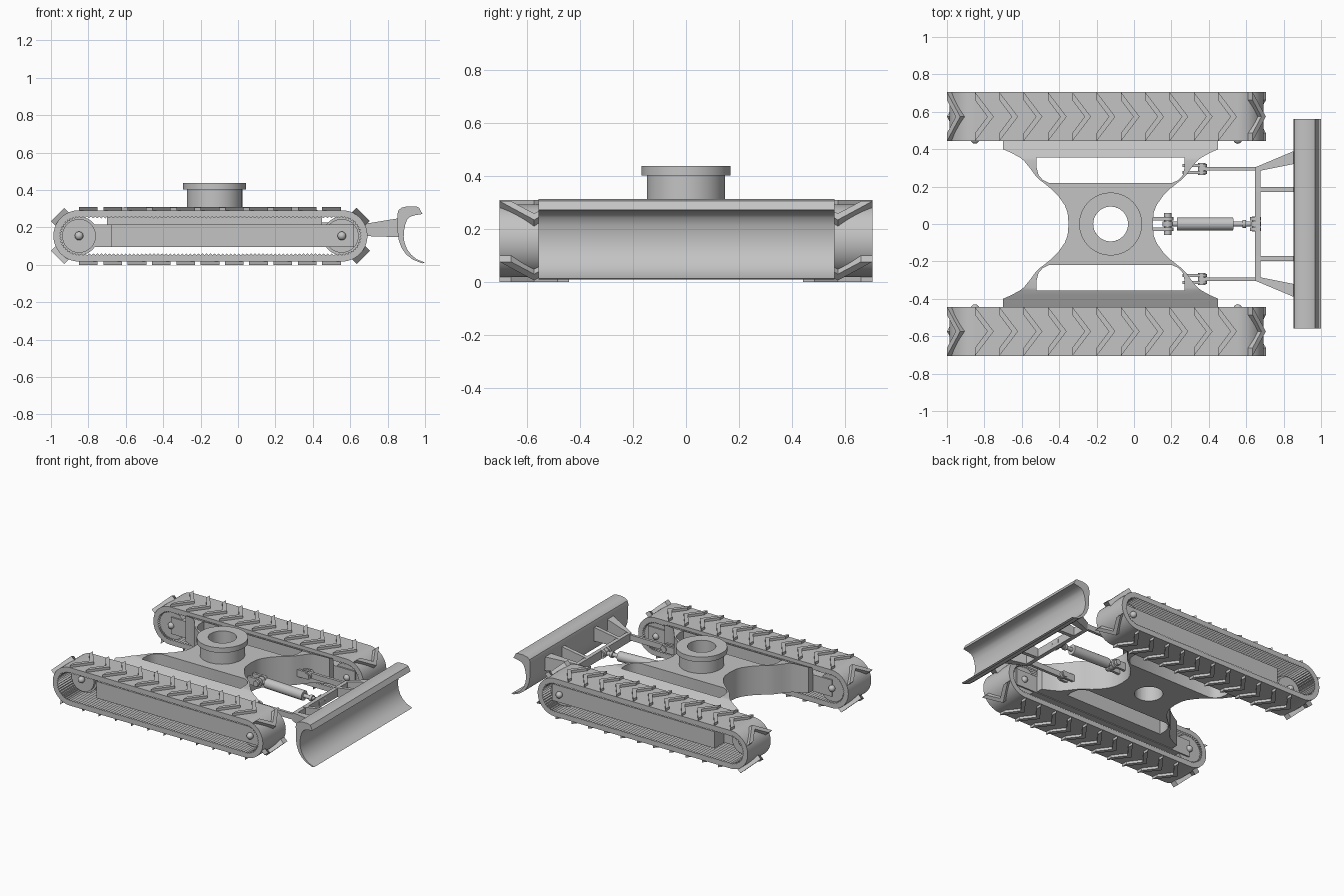
import bpy, bmesh, math
from mathutils import Vector, Matrix

if "Cube" in bpy.data.objects:
    bpy.data.objects.remove(bpy.data.objects["Cube"])

grey = bpy.data.materials.new("plain_grey")
grey.use_nodes = True
GREY = (0.55, 0.55, 0.55, 1)
grey.diffuse_color = GREY
grey.node_tree.nodes["Principled BSDF"].inputs["Base Color"].default_value = GREY
parts = []


def finish(name, bm, mirror=False):
    bmesh.ops.recalc_face_normals(bm, faces=bm.faces)
    mesh = bpy.data.meshes.new(name)
    bm.to_mesh(mesh)
    bm.free()
    ob = bpy.data.objects.new(name, mesh)
    bpy.context.collection.objects.link(ob)
    mesh.materials.append(grey)
    if mirror:
        mod = ob.modifiers.new("mirror", 'MIRROR')
        mod.use_axis = (False, True, False)
    parts.append(ob)
    return ob


def prism(bm, points, offset):
    """Extrude one flat polygon by an offset; return the moved corners."""
    face = bm.faces.new([bm.verts.new(p) for p in points])
    new = bmesh.ops.extrude_face_region(bm, geom=[face], use_keep_orig=True)["geom"]
    moved = [v for v in new if isinstance(v, bmesh.types.BMVert)]
    bmesh.ops.translate(bm, verts=moved, vec=offset)
    return moved


def side_prism(bm, profile, y0, y1):
    prism(bm, [(x, y0, z) for x, z in profile], (0, y1 - y0, 0))


def box(bm, x0, x1, y0, y1, z0, z1):
    side_prism(bm, [(x0, z0), (x1, z0), (x1, z1), (x0, z1)], y0, y1)


def rod(bm, a, b, r, sides=24):
    a, b = Vector(a), Vector(b)
    turn = (b - a).to_track_quat('Z', 'Y').to_matrix().to_4x4()
    bmesh.ops.create_cone(bm, cap_ends=True, segments=sides, radius1=r, radius2=r,
                          depth=(b - a).length,
                          matrix=Matrix.Translation((a + b) / 2) @ turn)


# --- Tracks: toothed belt, chevron treads, wheels and frame ---
REAR, FRONT, MID, R = -0.85, 0.555, 0.155, 0.137
Y_IN, Y_OUT = 0.443, 0.705
Y_MID = (Y_IN + Y_OUT) / 2
RUN, ARC = FRONT - REAR, math.pi * R


def belt_frame(s):
    """Centre of curvature and outward direction at distance s along the belt."""
    half, s = divmod(s, RUN + ARC)
    spin = math.pi * (half % 2)
    turn = max(0, s - RUN) / R
    along = min(s, RUN)
    x = REAR + along if half % 2 == 0 else FRONT - along
    ang = math.pi / 2 - spin - turn
    return Vector((x, 0, MID)), Vector((math.cos(ang), 0, math.sin(ang)))


bm = bmesh.new()
N = 340
rings = []
for i in range(N):
    c, n = belt_frame(i * 2 * (RUN + ARC) / N)
    inner = 0.094 if i % 2 else 0.104
    rings.append([bm.verts.new(c + n * r + Vector((0, y, 0)))
                  for r, y in ((R, Y_IN), (R, Y_OUT), (inner, Y_OUT), (inner, Y_IN))])
for i in range(N):
    a, b = rings[i], rings[(i + 1) % N]
    for k in range(4):
        m = (k + 1) % 4
        bm.faces.new((a[k], a[m], b[m], b[k]))
finish("track_belt", bm, True)

bm = bmesh.new()
HALF = (Y_OUT - Y_IN) / 2
chevron = [(-0.05, HALF), (0.05, 0), (-0.05, -HALF), (-0.05, -HALF + 0.043),
           (0.016, 0), (-0.05, HALF - 0.043)]
stations = [0.05 + 0.13 * i for i in range(11)] + [RUN + ARC / 4, RUN + ARC * 3 / 4]
for half in (0, 1):
    for s in stations:
        # the lower run mirrors the upper positions
        d = RUN - s if half and s < RUN else s
        c, n = belt_frame(d + half * (RUN + ARC))
        along = Vector((n.z, 0, -n.x))
        base = c + n * (R - 0.01) + Vector((0, Y_MID, 0))
        height = 0.028 if s < RUN else 0.035
        prism(bm, [base + along * u + Vector((0, v, 0)) for u, v in chevron], n * height)
finish("track_treads", bm, True)

bm = bmesh.new()
for x, y_face, y_bolt in ((REAR, 0.56, 0.574), (FRONT, 0.62, 0.655)):
    rod(bm, (x, 0.46, MID), (x, y_face - 0.02, MID), 0.103, 48)
    rod(bm, (x, 0.46, MID), (x, y_face, MID), 0.09, 48)
    for y in (0.452, y_bolt):
        bmesh.ops.create_uvsphere(bm, u_segments=20, v_segments=12, radius=0.023,
                                  matrix=Matrix.Translation((x, y, MID)))
finish("track_wheels", bm, True)

bm = bmesh.new()
box(bm, -0.68, 0.62, 0.45, 0.645, 0.095, 0.215)
box(bm, REAR, -0.68, 0.45, 0.535, 0.095, 0.215)
finish("track_frame", bm, True)

# --- Chassis: waisted body with sloped wings and two openings ---
CX = -0.125
BASE = 0.1
# y, half width, half opening, top height
rows = [(0, .225, .1, .31), (.06, .23, .1, .31), (.1, .245, .15, .31), (.15, .28, .2, .31),
        (.19, .32, .25, .31), (.22, .358, .33, .31), (.235, .378, .362, .31),
        (.26, .403, .385, .31), (.3, .432, .395, .31), (.34, .465, .395, .31),
        (.355, .485, .395, .308), (.38, .53, .4, .296), (.4, .575, .4, .287), (.45, .575, .4, .263)]
rows = [(-y, w, o, z) for y, w, o, z in rows[:0:-1]] + rows
bm = bmesh.new()
grid = [[bm.verts.new((CX + x, y, z)) for x in (-w, -o, o, w)] for y, w, o, z in rows]
for i in range(len(rows) - 1):
    lo, hi = sorted((abs(rows[i][0]), abs(rows[i + 1][0])))
    for k in range(3):
        if k == 1 and lo >= 0.22 and hi <= 0.355:
            continue
        bm.faces.new((grid[i][k], grid[i][k + 1], grid[i + 1][k + 1], grid[i + 1][k]))
new = bmesh.ops.extrude_face_region(bm, geom=list(bm.faces), use_keep_orig=True)["geom"]
for v in new:
    if isinstance(v, bmesh.types.BMVert):
        v.co.z = BASE
chassis = finish("chassis", bm)

bm = bmesh.new()
rod(bm, (CX, 0, 0), (CX, 0, 0.6), 0.093, 48)
cutter = finish("bore_cutter", bm)
parts.remove(cutter)
cutter.hide_render = True
cutter.hide_set(True)
cut = chassis.modifiers.new("bore", 'BOOLEAN')
cut.operation, cut.object = 'DIFFERENCE', cutter

# --- Turret collar, lathed ---
bm = bmesh.new()
section = [(0.093, 0.3), (0.148, 0.3), (0.148, 0.402), (0.168, 0.402), (0.168, 0.438), (0.093, 0.438)]
vs = [bm.verts.new((CX + r, 0, z)) for r, z in section]
edges = [bm.edges.new((vs[i], vs[(i + 1) % len(vs)])) for i in range(len(vs))]
bmesh.ops.spin(bm, geom=vs + edges, cent=(CX, 0, 0), axis=(0, 0, 1),
               angle=2 * math.pi, steps=64, use_merge=True)
bmesh.ops.remove_doubles(bm, verts=bm.verts, dist=0.0001)
finish("turret_collar", bm)

# --- Blade ---
bm = bmesh.new()
side_prism(bm, [(.986, .272), (.95, .266), (.922, .258), (.905, .243), (.894, .215), (.887, .18),
                (.886, .15), (.89, .12), (.903, .085), (.925, .055), (.955, .03), (1, .012),
                (.985, .008), (.935, .028), (.9, .055), (.875, .09), (.86, .13), (.854, .17),
                (.852, .27), (.858, .292), (.875, .306), (.905, .313), (.95, .313),
                (.968, .306)], -0.558, 0.562)
finish("blade", bm)

# --- Blade brackets and push arms ---
bm = bmesh.new()
taper = [(0.65, 0.155), (0.865, 0.148), (0.865, 0.25), (0.65, 0.215)]
side_prism(bm, taper, 0.17, 0.197)
# outer cheek splays and thickens towards the blade
for v in prism(bm, [(x, 0.28 + (x - 0.65) * 0.2, z) for x, z in taper], (0, 0.024, 0)):
    v.co.y += (v.co.x - 0.65) * 0.22
finish("blade_brackets", bm, True)

bm = bmesh.new()
box(bm, 0.648, 0.676, -0.305, 0.305, 0.155, 0.215)
finish("cross_bar", bm)

bm = bmesh.new()
box(bm, 0.36, 0.66, 0.285, 0.305, 0.165, 0.205)
for y in (0.268, 0.304):
    box(bm, 0.26, 0.37, y, y + 0.016, 0.16, 0.21)
    rod(bm, (0.365, y, 0.185), (0.365, y + 0.016, 0.185), 0.026)
rod(bm, (0.362, 0.262, 0.185), (0.362, 0.326, 0.185), 0.019)
finish("push_arms", bm, True)

# --- Hydraulic ram ---
bm = bmesh.new()
rod(bm, (0.23, 0, 0.2), (0.53, 0, 0.19), 0.035, 32)
rod(bm, (0.17, 0, 0.202), (0.65, 0, 0.186), 0.014)
rod(bm, (0.58, 0, 0.188), (0.6, 0, 0.188), 0.022)
for x, z, w in ((0.18, 0.202, 0.058), (0.65, 0.186, 0.04)):
    rod(bm, (x, -w, z), (x, w, z), 0.02)
    rod(bm, (x, -0.014, z), (x, 0.014, z), 0.028)
    for s in (-1, 1):
        rod(bm, (x, s * 0.02, z), (x, s * 0.038, z), 0.03)
finish("hydraulic_ram", bm)

bm = bmesh.new()
box(bm, 0.08, 0.18, 0.02, 0.038, 0.175, 0.23)
finish("ram_mount", bm, True)

# --- Shading ---
bpy.ops.object.select_all(action='DESELECT')
for ob in parts:
    ob.select_set(True)
bpy.context.view_layer.objects.active = parts[0]
bpy.ops.object.shade_smooth_by_angle(angle=math.radians(32))
